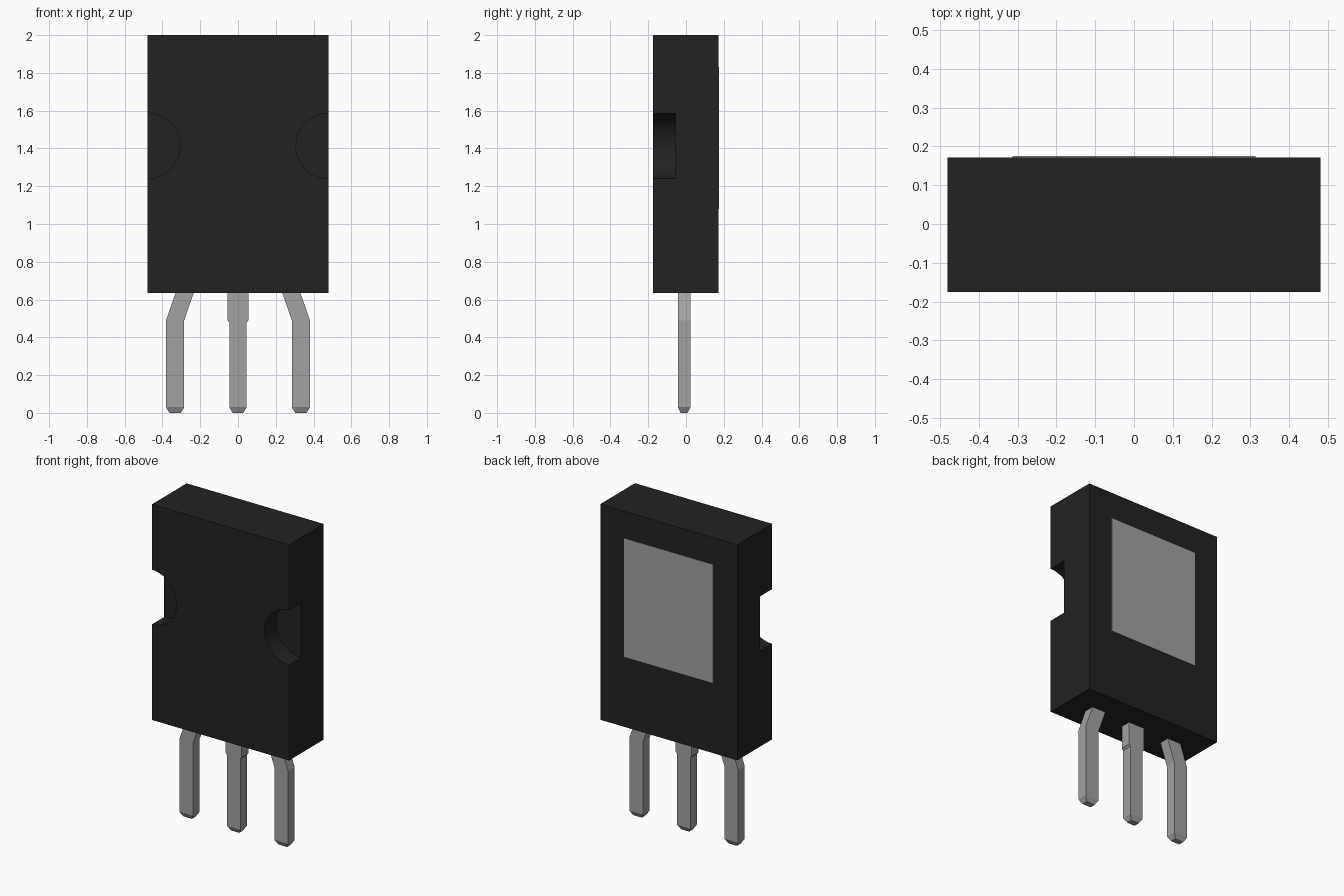
import bpy, bmesh, math

cube = bpy.data.objects.get("Cube")
if cube:
    bpy.data.objects.remove(cube, do_unlink=True)


def material(name, v, rough):
    m = bpy.data.materials.new(name)
    m.use_nodes = True
    m.diffuse_color = (v, v, v, 1)
    bsdf = m.node_tree.nodes["Principled BSDF"]
    bsdf.inputs["Base Color"].default_value = (v, v, v, 1)
    bsdf.inputs["Roughness"].default_value = rough
    return m


black = material("black_plastic", 0.016, 0.6)
metal = material("grey_metal", 0.36, 0.4)


def finish(name, bm, mat):
    bmesh.ops.recalc_face_normals(bm, faces=bm.faces)
    me = bpy.data.meshes.new(name)
    bm.to_mesh(me)
    bm.free()
    me.materials.append(mat)
    ob = bpy.data.objects.new(name, me)
    bpy.context.collection.objects.link(ob)
    return ob


def box(name, lo, hi, mat):
    bm = bmesh.new()
    bmesh.ops.create_cube(bm, size=1)
    for v in bm.verts:
        v.co = [(a + b) / 2 + c * (b - a) for a, b, c in zip(lo, hi, v.co)]
    return finish(name, bm, mat)


def prism(name, outline, y0, y1, mat):
    """Extrude an (x, z) outline along y."""
    bm = bmesh.new()
    face = bm.faces.new([bm.verts.new((x, y0, z)) for x, z in outline])
    ext = bmesh.ops.extrude_face_region(bm, geom=[face])["geom"]
    for v in ext:
        if isinstance(v, bmesh.types.BMVert):
            v.co.y = y1
    return finish(name, bm, mat)


def lead(name, sections):
    """Loft rectangular sections: z, centre x, half width, half depth."""
    bm = bmesh.new()
    yc = -0.010
    rings = [[bm.verts.new((cx + sx * w, yc + sy * d, z))
              for sx, sy in ((-1, -1), (1, -1), (1, 1), (-1, 1))]
             for z, cx, w, d in sections]
    for a, b in zip(rings, rings[1:]):
        for i in range(4):
            j = (i + 1) % 4
            bm.faces.new((a[i], a[j], b[j], b[i]))
    bm.faces.new(rings[0])
    bm.faces.new(rings[-1])
    return finish(name, bm, metal)


# Body outlines: notched front layer and plain rear layer
W, Z0, Z1, ZC, R = 0.48, 0.635, 2.0, 1.413, 0.173
Y_FRONT, Y_NOTCH, Y_BACK = -0.175, -0.055, 0.172
N = 32
arc = [(W - R * math.sin(math.pi * i / N), ZC - R * math.cos(math.pi * i / N))
       for i in range(N + 1)]
right = [(W, Z0)] + arc + [(W, Z1)]
outline = right + [(-x, z) for x, z in reversed(right)]
front = prism("body_front", outline, Y_FRONT, Y_NOTCH, black)
front.data.shade_smooth()
front.data.set_sharp_from_angle(angle=math.radians(30))
box("body_back", (-W, Y_NOTCH, Z0), (W, Y_BACK, Z1), black)

# Heat-sink pad on the back
box("heat_pad", (-0.313, Y_BACK - 0.004, 1.08), (0.313, 0.175, 1.83), metal)

# Leads: chamfered tip, straight shank, then a bend or a wider shoulder
D = 0.033
for side, name in ((1, "left_lead"), (-1, "right_lead")):
    lead(name, [(0.0, side * 0.333, 0.030, 0.018),
                (0.03, side * 0.333, 0.048, D),
                (0.49, side * 0.333, 0.048, D),
                (0.645, side * 0.279, 0.048, D)])
lead("middle_lead", [(0.0, 0, 0.028, 0.018), (0.03, 0, 0.046, D),
                     (0.478, 0, 0.046, D), (0.49, 0, 0.056, D),
                     (0.645, 0, 0.056, D)])
